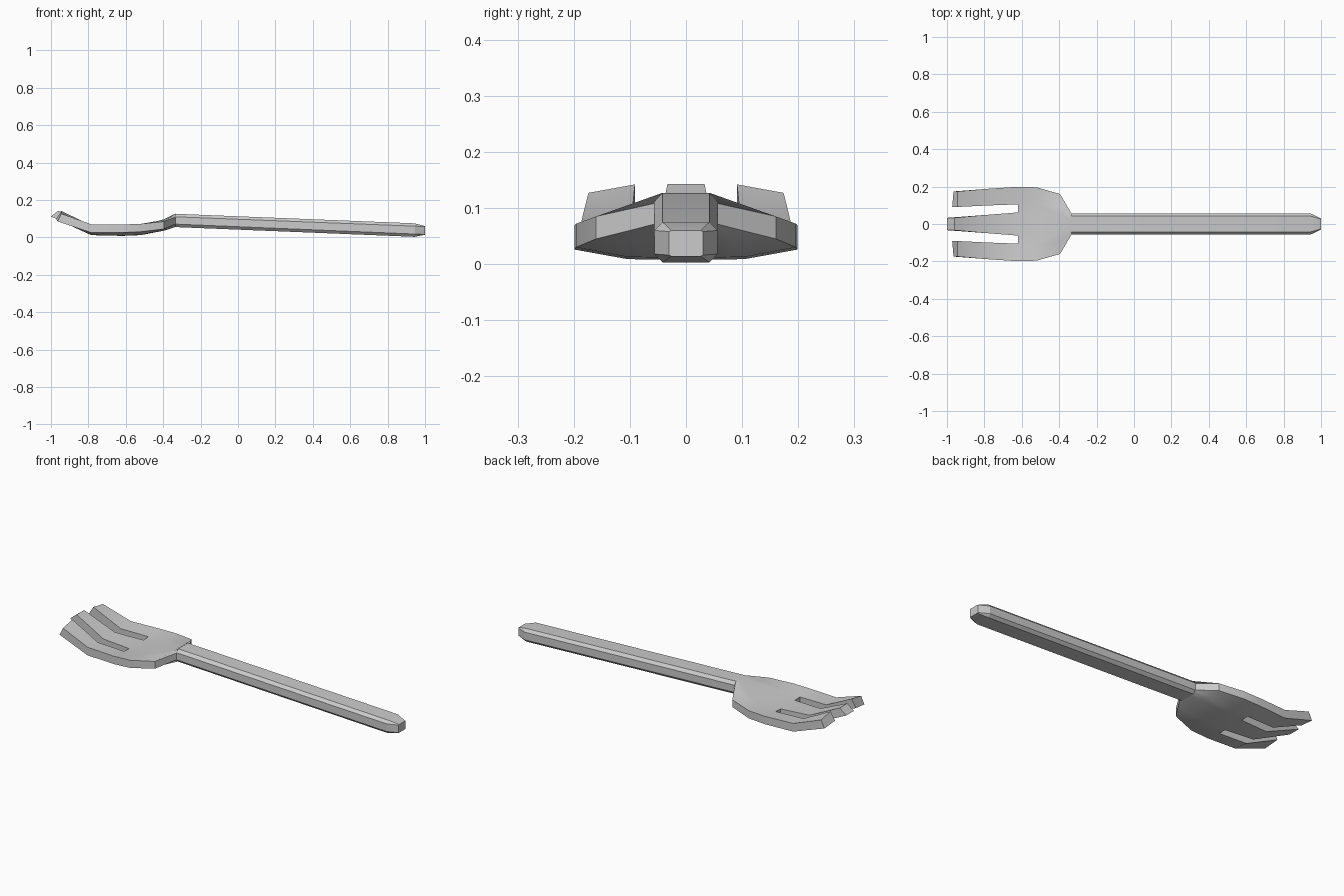
import bpy, bmesh
from collections import Counter

if "Cube" in bpy.data.objects:
    bpy.data.objects.remove(bpy.data.objects["Cube"])


def finish(bm, name, angle):
    bmesh.ops.recalc_face_normals(bm, faces=bm.faces[:])
    me = bpy.data.meshes.new(name)
    bm.to_mesh(me)
    bm.free()
    ob = bpy.data.objects.new(name, me)
    bpy.context.collection.objects.link(ob)
    bpy.ops.object.select_all(action='DESELECT')
    bpy.context.view_layer.objects.active = ob
    ob.select_set(True)
    bpy.ops.object.shade_smooth_by_angle(angle=angle)
    return ob


# Head: rows from neck to tine tips; each row has four columns from centre to side
# (y, x top, x bottom, z top, z bottom)
def row(x, ys, tops, bottoms):
    return [(y, x, x, t, b) for y, t, b in zip(ys, tops, bottoms)]


rows = [
    row(-0.335, (0, .02, .042, .057), (.127, .127, .127, .108), (.056, .056, .056, .071)),
    row(-0.395, (0, .05, .09, .16), (.097, .097, .094, .085), (.036, .036, .038, .045)),
    row(-0.52, (0, .062, .105, .196), (.063, .063, .064, .072), (.012, .012, .013, .030)),
    row(-0.62, (0, .062, .105, .199), (.058, .058, .060, .069), (.008, .008, .009, .026)),
    row(-0.785, (0, .049, .099, .188), (.062, .062, .063, .070), (.012, .012, .012, .025)),
    [(0, -.96, -1.0, .143, .112), (.033, -.96, -1.0, .143, .112),
     (.091, -.945, -.972, .142, .098), (.174, -.945, -.965, .127, .085)],
]

bm = bmesh.new()
top, bot = {}, {}
for i, r in enumerate(rows):
    for j, (y, xt, xb, zt, zb) in enumerate(r):
        top[i, j] = bm.verts.new((xt, y, zt))
        bot[i, j] = bm.verts.new((xb, y, zb))

# Plate and tines; the middle column is left open between the tines
edges = Counter()
for i in range(len(rows) - 1):
    for j in range(3):
        if j == 1 and i >= 3:
            continue
        loop = [(i, j), (i + 1, j), (i + 1, j + 1), (i, j + 1)]
        bm.faces.new([top[k] for k in loop])
        bm.faces.new([bot[k] for k in reversed(loop)])
        for a, b in zip(loop, loop[1:] + loop[:1]):
            edges[tuple(sorted((a, b)))] += 1

# Rim walls, leaving the mirror plane and the neck open
for (a, b), n in edges.items():
    at_neck = a[0] == 0 and b[0] == 0
    at_middle = a[1] == 0 and b[1] == 0
    if n == 1 and not at_neck and not at_middle:
        bm.faces.new((top[a], top[b], bot[b], bot[a]))
head = finish(bm, "fork_head", 0.6)
mirror = head.modifiers.new("Mirror", 'MIRROR')
mirror.use_axis = (False, True, False)

# Handle: chamfered bar with a tapered end
# (x, z centre, half width, flat half width, half height, side half height)
sections = [
    (-0.335, .0905, .057, .042, .0355, .0195),
    (0.945, .039, .056, .042, .036, .021),
    (1.0, .037, .030, .026, .023, .021),
]
bm = bmesh.new()
rings = []
for x, z, w, f, h, s in sections:
    pts = [(w, -s), (w, s), (f, h), (-f, h), (-w, s), (-w, -s), (-f, -h), (f, -h)]
    rings.append([bm.verts.new((x, y, z + dz)) for y, dz in pts])
for a, b in zip(rings, rings[1:]):
    for k in range(8):
        n = (k + 1) % 8
        bm.faces.new((a[k], a[n], b[n], b[k]))
bm.faces.new(rings[-1])
finish(bm, "handle", 0.3)
